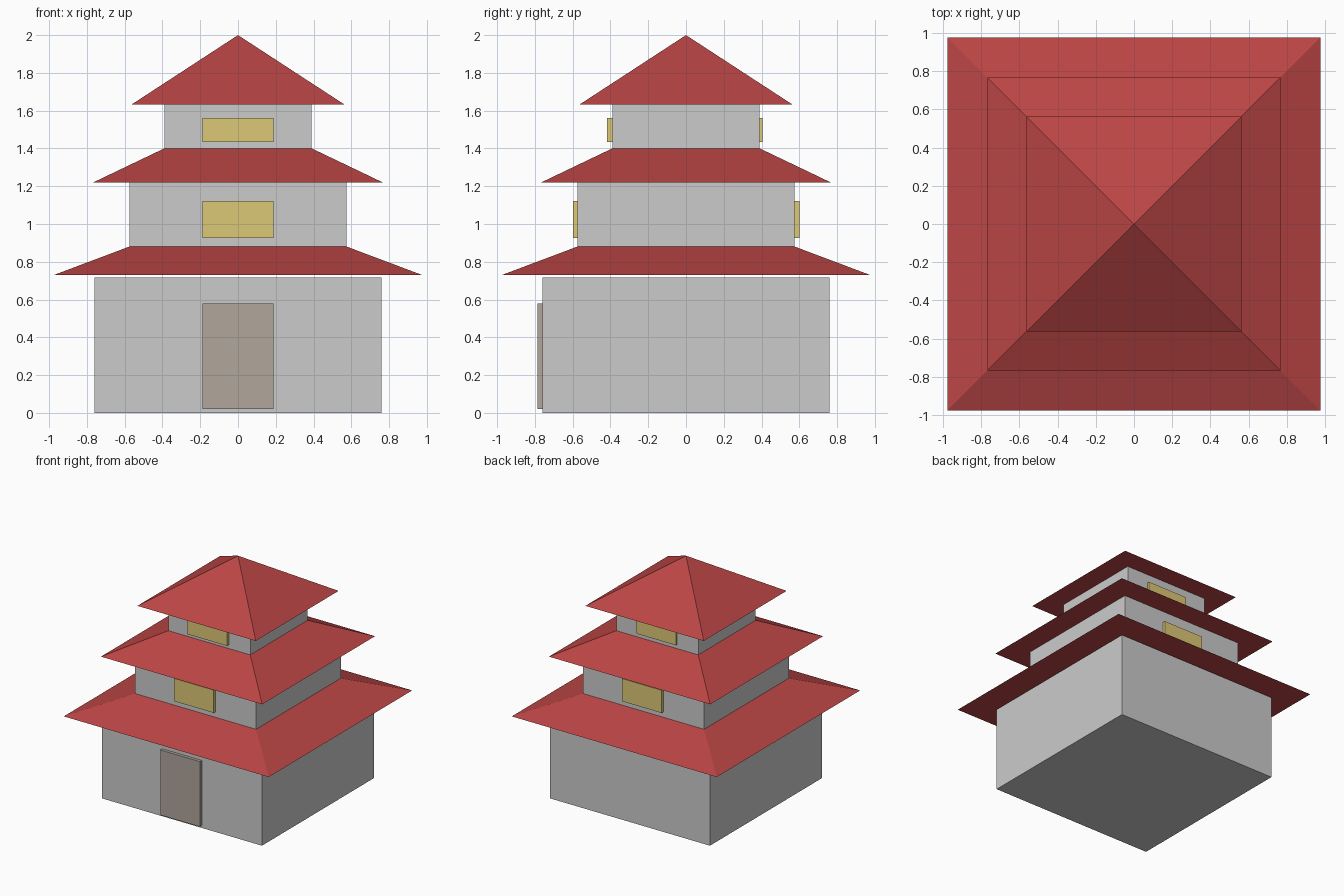
import bpy
import math

if "Cube" in bpy.data.objects:
    bpy.data.objects.remove(bpy.data.objects["Cube"])


def material(name, rgb):
    mat = bpy.data.materials.new(name)
    mat.diffuse_color = (*rgb, 1)
    mat.use_nodes = True
    mat.node_tree.nodes["Principled BSDF"].inputs["Base Color"].default_value = mat.diffuse_color
    return mat


RED = material("roof_red", (0.5, 0.06, 0.06))
GOLD = material("window_gold", (0.72, 0.58, 0.18))
BROWN = material("door_brown", (0.44, 0.38, 0.33))


def box(name, x, y, z, mat=None):
    """Box from (min, max) ranges on each axis."""
    ranges = (x, y, z)
    bpy.ops.mesh.primitive_cube_add(size=1, location=[(a + b) / 2 for a, b in ranges])
    ob = bpy.context.object
    ob.name = name
    ob.scale = [b - a for a, b in ranges]
    bpy.ops.object.transform_apply(location=False, rotation=False, scale=True)
    if mat:
        ob.data.materials.append(mat)
    return ob


def roof(name, half, z, height=0.367):
    """Square pyramid with its eaves at height z."""
    bpy.ops.mesh.primitive_cone_add(vertices=4, radius1=half * math.sqrt(2), radius2=0,
                                    depth=height, location=(0, 0, z + height / 2),
                                    rotation=(0, 0, math.pi / 4))
    ob = bpy.context.object
    ob.name = name
    bpy.ops.object.transform_apply(location=False, rotation=True, scale=False)
    ob.data.materials.append(RED)


# Storeys: wall half width, wall bottom, wall top, eave half width, eave height
storeys = [
    ("lower", 0.76, 0.0, 0.716, 0.975, 0.73),
    ("middle", 0.575, 0.83, 1.222, 0.767, 1.22),
    ("upper", 0.39, 1.367, 1.635, 0.563, 1.633),
]
for name, half, z0, z1, eave, eave_z in storeys:
    box(name + "_walls", (-half, half), (-half, half), (z0, z1))
    roof(name + "_roof", eave, eave_z)

# Door on the front
W = 0.188
box("door", (-W, W), (-0.786, -0.755), (0.02, 0.58), BROWN)

# Windows on the front and back of the upper storeys
box("middle_window_front", (-W, W), (-0.598, -0.57), (0.927, 1.122), GOLD)
box("middle_window_back", (-W, W), (0.57, 0.6), (0.927, 1.122), GOLD)
box("upper_window_front", (-W, W), (-0.419, -0.385), (1.435, 1.562), GOLD)
box("upper_window_back", (-W, W), (0.385, 0.406), (1.435, 1.562), GOLD)
